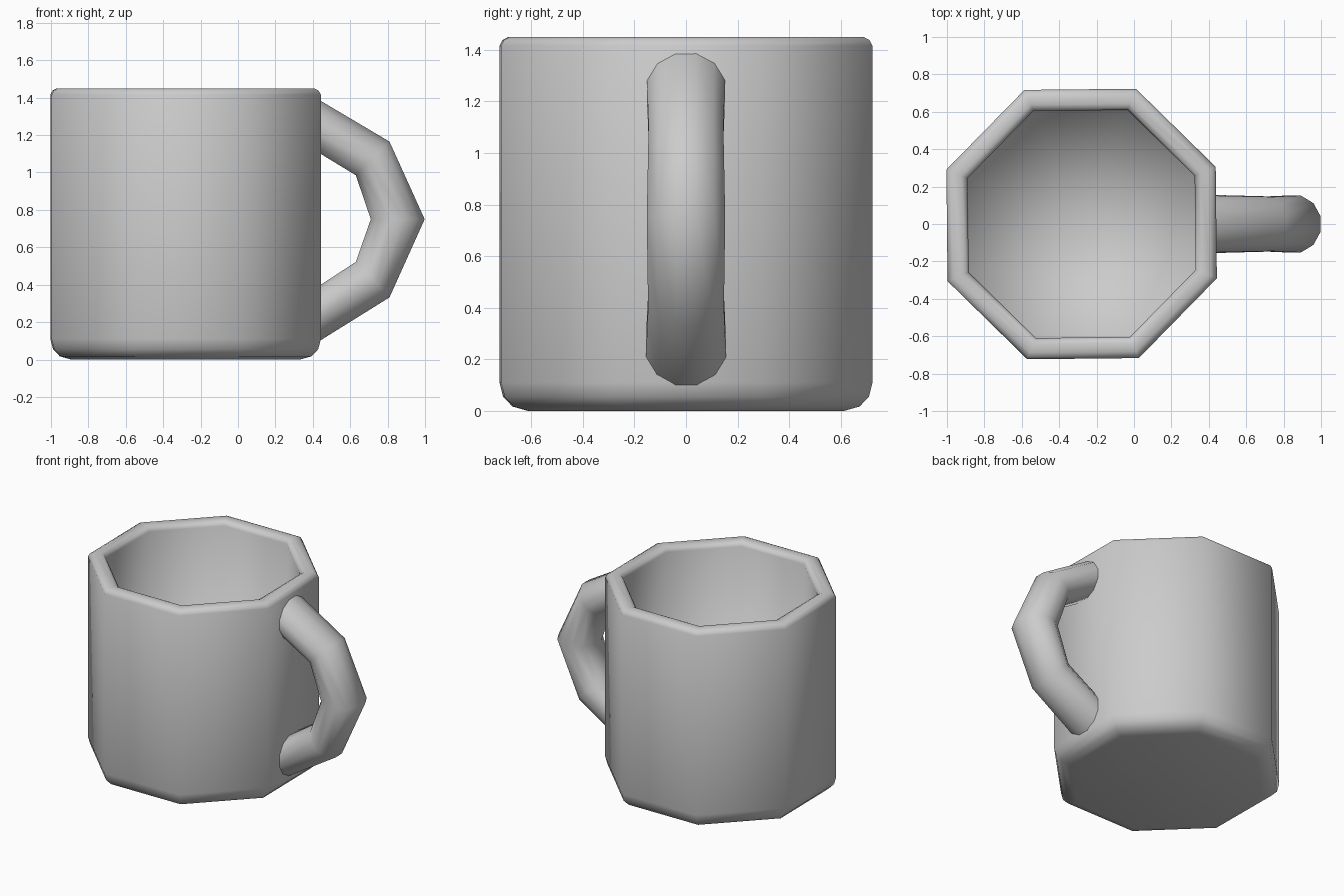
import bpy, bmesh, math

if "Cube" in bpy.data.objects:
    bpy.data.objects.remove(bpy.data.objects["Cube"])


def loft(name, rings, smooth_angle):
    """Skin closed rings of points with quads and cap both ends."""
    bm = bmesh.new()
    loops = [[bm.verts.new(p) for p in ring] for ring in rings]
    n = len(loops[0])
    for a, b in zip(loops, loops[1:]):
        for i in range(n):
            j = (i + 1) % n
            bm.faces.new((a[i], a[j], b[j], b[i]))
    # End caps as fans so the shading runs smoothly to the centre
    for loop in (loops[0], loops[-1]):
        cap = bm.faces.new(loop)
        bmesh.ops.poke(bm, faces=[cap])
    bmesh.ops.recalc_face_normals(bm, faces=bm.faces[:])
    mesh = bpy.data.meshes.new(name)
    bm.to_mesh(mesh)
    bm.free()
    obj = bpy.data.objects.new(name, mesh)
    bpy.context.collection.objects.link(obj)
    bpy.ops.object.select_all(action='DESELECT')
    obj.select_set(True)
    bpy.context.view_layer.objects.active = obj
    bpy.ops.object.shade_smooth_by_angle(angle=math.radians(smooth_angle))
    return obj


# Mug body: octagonal wall, rounded foot, bevelled rim and hollow inside
CENTRE_X, SIDES = -0.28, 8
profile = [(0.61, 0.0), (0.67, 0.017), (0.706, 0.055), (0.72, 0.11),
           (0.72, 1.415), (0.708, 1.438), (0.685, 1.45), (0.64, 1.45),
           (0.618, 1.438), (0.607, 1.415), (0.605, 0.12)]


def octagon(apothem, z):
    r = apothem / math.cos(math.pi / SIDES)
    turn = math.radians(22.5 + 0.6)
    return [(CENTRE_X + r * math.cos(turn + k * math.tau / SIDES),
             r * math.sin(turn + k * math.tau / SIDES), z) for k in range(SIDES)]


loft("mug_body", [octagon(r, z) for r, z in profile], 100)

# Handle: twelve-sided tube through mitred stations (outer x, z, inner x, z)
stations = [(0.405, 1.405, 0.405, 1.122), (0.81, 1.165, 0.63, 0.985),
            (0.998, 0.75, 0.71, 0.75), (0.81, 0.332, 0.63, 0.522),
            (0.405, 0.08, 0.405, 0.375)]
HALF_WIDTHS = [0.152, 0.145, 0.152, 0.147, 0.156]


def handle_ring(station, width):
    ox, oz, ix, iz = station
    ring = []
    for k in range(12):
        a = math.radians(15 + 30 * k)
        c = math.cos(a) / math.cos(math.radians(15))
        s = math.sin(a) / math.cos(math.radians(15))
        ring.append(((ox + ix) / 2 + c * (ox - ix) / 2, s * width,
                     (oz + iz) / 2 + c * (oz - iz) / 2))
    return ring


loft("handle", [handle_ring(s, w) for s, w in zip(stations, HALF_WIDTHS)], 60)
